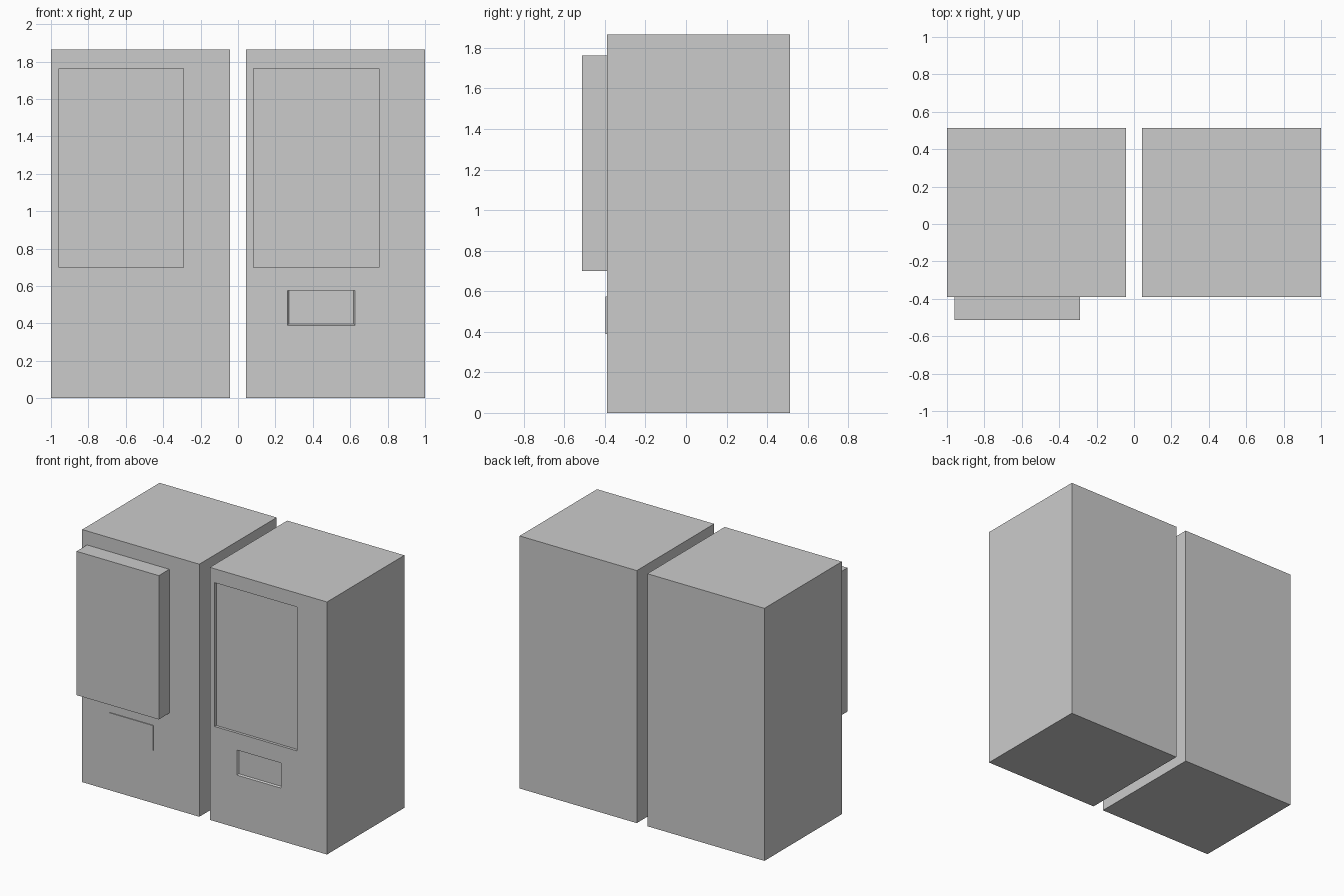
import bpy, bmesh

if "Cube" in bpy.data.objects:
    bpy.data.objects.remove(bpy.data.objects["Cube"])

FRONT, BACK, HEIGHT = -0.39, 0.513, 1.865
GAP = 0.043
WIDTH = 1 - GAP


def block(name, x, y, z, flare=0.0):
    """Box from ranges; flare widens the front face left, right and downwards."""
    bm = bmesh.new()
    bmesh.ops.create_cube(bm, size=1)
    for v in bm.verts:
        front = v.co.y < 0
        cx = x[v.co.x > 0]
        cz = z[v.co.z > 0]
        if front:
            cx += flare if v.co.x > 0 else -flare
            cz -= flare if v.co.z < 0 else 0
        v.co = (cx, y[v.co.y > 0], cz)
    mesh = bpy.data.meshes.new(name)
    bm.to_mesh(mesh)
    bm.free()
    ob = bpy.data.objects.new(name, mesh)
    bpy.context.collection.objects.link(ob)
    return ob


def cut(body, cutter):
    mod = body.modifiers.new(cutter.name, 'BOOLEAN')
    mod.operation = 'DIFFERENCE'
    mod.solver = 'EXACT'
    mod.object = cutter
    cutter.hide_render = True
    cutter.hide_set(True)


def span(left, a, b):
    return (left + a, left + b)


PANEL_X, PANEL_Z = (0.04, 0.712), (0.70, 1.762)
FLAP_X, FLAP_Z = (0.222, 0.582), (0.39, 0.575)

# Cabinets
cabinets = [block(n, span(l, 0, WIDTH), (FRONT, BACK), (0, HEIGHT))
            for n, l in (("left_cabinet", -1), ("right_cabinet", GAP))]

# Left machine: raised display box and thin raised flap
block("display_box", span(-1, *PANEL_X), (-0.513, FRONT), PANEL_Z)
block("dispenser_flap", span(-1, *FLAP_X), (FRONT - 0.006, FRONT), FLAP_Z)

# Right machine: recessed display and dispenser tray with sloped sides
cut(cabinets[1], block("display_cutter", span(GAP, *PANEL_X),
                       (FRONT - 0.05, FRONT + 0.02), PANEL_Z))
cut(cabinets[1], block("tray_cutter", span(GAP, FLAP_X[0] + 0.008, FLAP_X[1] - 0.008),
                       (FRONT - 0.01, FRONT + 0.01),
                       (FLAP_Z[0] + 0.008, FLAP_Z[1]), flare=0.016))
